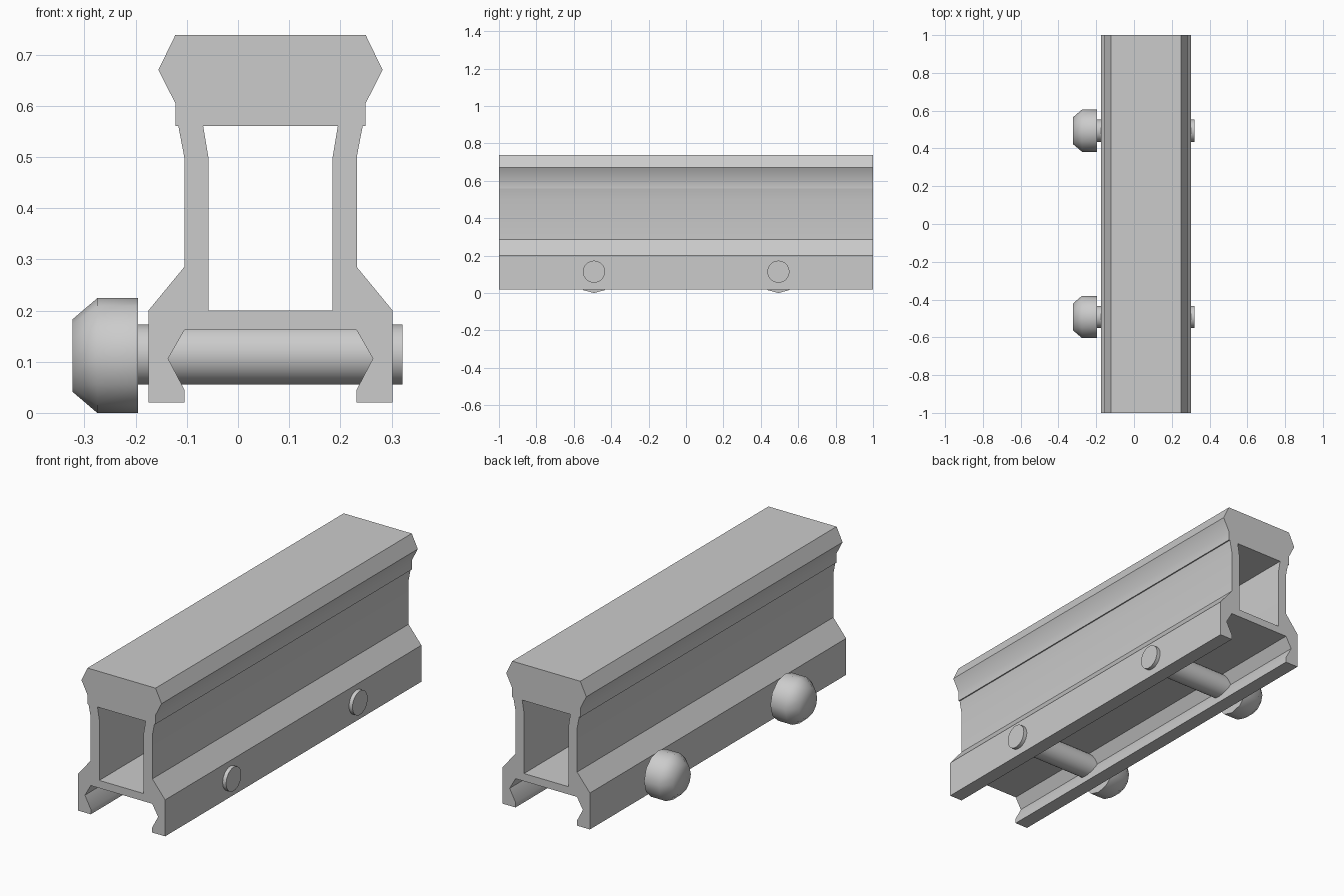
import bpy, bmesh, math
from mathutils import Vector

cube = bpy.data.objects.get("Cube")
if cube:
    bpy.data.objects.remove(cube, do_unlink=True)

grey = bpy.data.materials.new("grey_metal")
grey.use_nodes = True
grey.diffuse_color = (0.6, 0.6, 0.6, 1)
grey.node_tree.nodes["Principled BSDF"].inputs["Base Color"].default_value = (0.6, 0.6, 0.6, 1)

CX = 0.0635  # middle of the rail section


def finish(name, bm, angle):
    bmesh.ops.recalc_face_normals(bm, faces=bm.faces)
    mesh = bpy.data.meshes.new(name)
    bm.to_mesh(mesh)
    bm.free()
    mesh.materials.append(grey)
    obj = bpy.data.objects.new(name, mesh)
    bpy.context.collection.objects.link(obj)
    bpy.ops.object.select_all(action='DESELECT')
    obj.select_set(True)
    bpy.context.view_layer.objects.active = obj
    bpy.ops.object.shade_smooth_by_angle(angle=math.radians(angle))
    return obj


def lathe(name, profile, y, z, steps, angle):
    """Turn an (x, radius) profile about an axis along x."""
    bm = bmesh.new()
    verts = [bm.verts.new((x, y, z + r)) for x, r in profile]
    edges = [bm.edges.new(pair) for pair in zip(verts, verts[1:])]
    bmesh.ops.spin(bm, geom=verts + edges, cent=(0, y, z), axis=(1, 0, 0),
                   angle=math.tau, steps=steps)
    bmesh.ops.remove_doubles(bm, verts=bm.verts, dist=1e-4)
    return finish(name, bm, angle)


# Rail section: half outline (offset from middle, height), then half window
outer = [(0.186, 0.738), (0.219, 0.67), (0.186, 0.605), (0.186, 0.56),
         (0.18, 0.56), (0.1685, 0.5), (0.1685, 0.285), (0.2385, 0.2),
         (0.2385, 0.02), (0.168, 0.02), (0.168, 0.045), (0.2, 0.106),
         (0.168, 0.162)]
window = [(0.1315, 0.56), (0.1215, 0.5), (0.1215, 0.2)]

bm = bmesh.new()
edges = []
for half in (outer, window):
    loop = half + [(-x, z) for x, z in reversed(half)]
    verts = [bm.verts.new((CX + x, -1, z)) for x, z in loop]
    edges += [bm.edges.new((v, verts[i - 1])) for i, v in enumerate(verts)]
bmesh.ops.triangle_fill(bm, edges=edges, use_beauty=True)
front = list(bm.faces)
ext = bmesh.ops.extrude_face_region(bm, geom=front, use_keep_orig=True)
bmesh.ops.translate(bm, vec=Vector((0, 2, 0)),
                    verts=[g for g in ext["geom"] if isinstance(g, bmesh.types.BMVert)])
bmesh.ops.dissolve_limit(bm, angle_limit=0.01, verts=bm.verts, edges=bm.edges)
finish("rail_body", bm, 30)

# Cross pins with clamping knobs
pin = [(-0.2, 0), (-0.2, 0.059), (0.321, 0.059), (0.321, 0)]
knob = [(-0.195, 0), (-0.195, 0.112), (-0.275, 0.112), (-0.323, 0.071), (-0.323, 0)]
for place, y in (("front", -0.492), ("rear", 0.494)):
    lathe(place + "_cross_pin", pin, y, 0.114, 32, 40)
    lathe(place + "_clamp_knob", knob, y, 0.112, 12, 60)
